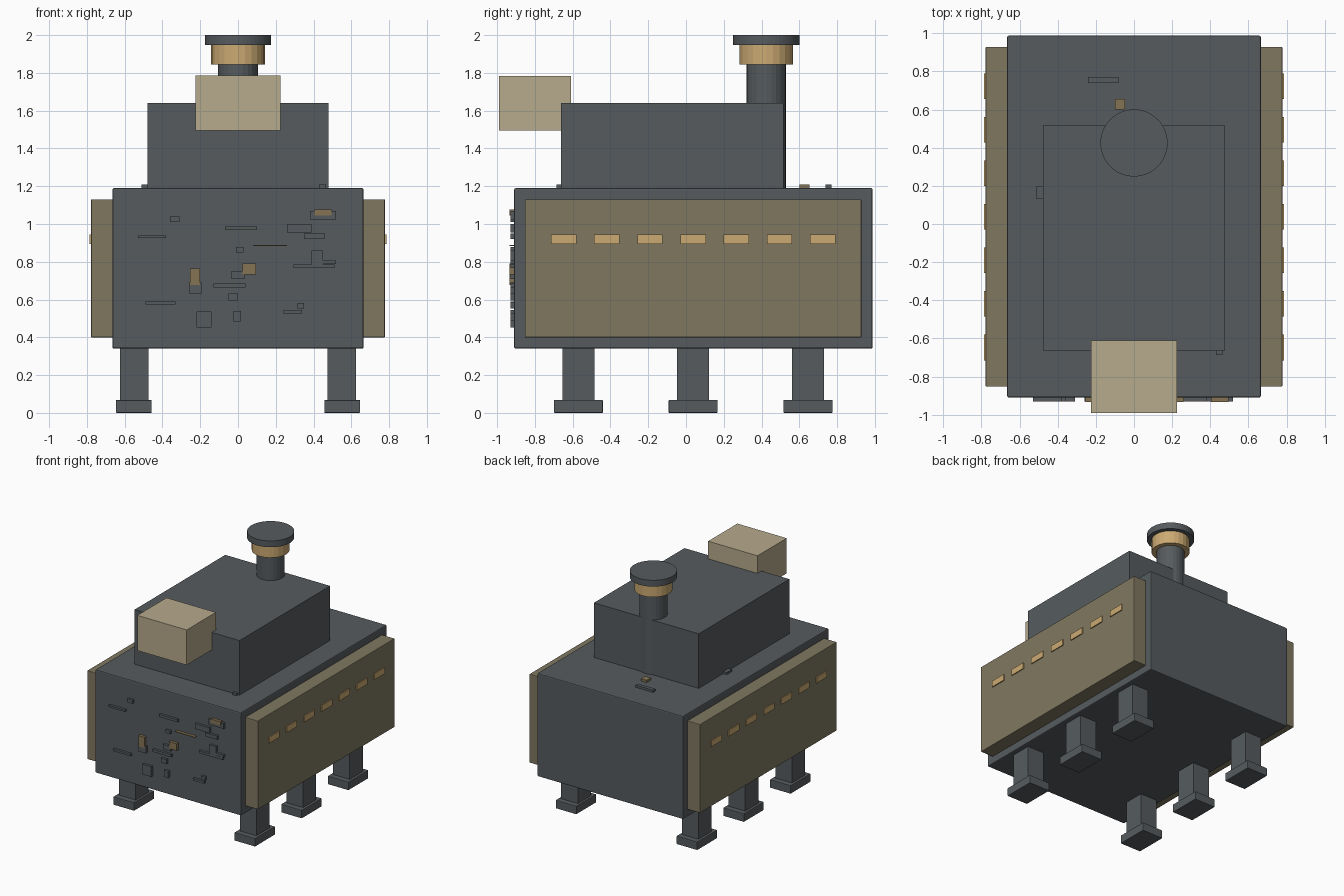
import bpy

old = bpy.data.objects.get("Cube")
if old:
    bpy.data.objects.remove(old, do_unlink=True)


def material(name, rgb):
    mat = bpy.data.materials.new(name)
    mat.use_nodes = True
    colour = (*rgb, 1)
    mat.diffuse_color = colour
    mat.node_tree.nodes["Principled BSDF"].inputs["Base Color"].default_value = colour
    return mat


SLATE = material("slate grey", (.093, .105, .112))
OLIVE = material("olive plate", (.215, .187, .118))
SAND = material("pale sand", (.47, .405, .262))
GOLD = material("warm gold", (.6, .4, .17))
BRONZE = material("dull bronze", (.235, .175, .09))


def box(name, xs, ys, zs, mat, bevel=0):
    """Axis-aligned box given by its extent on each axis."""
    spans = (xs, ys, zs)
    bpy.ops.mesh.primitive_cube_add(size=1, location=[sum(s) / 2 for s in spans])
    obj = bpy.context.object
    obj.name = name
    obj.scale = [s[1] - s[0] for s in spans]
    bpy.ops.object.transform_apply(location=False, rotation=False, scale=True)
    obj.data.materials.append(mat)
    if bevel:
        mod = obj.modifiers.new("Edge bevel", 'BEVEL')
        mod.width = bevel
        mod.segments = 2
    return obj


def around(centre, half):
    return centre - half, centre + half


def cylinder(name, radius, bottom, top, mat, sides):
    bpy.ops.mesh.primitive_cylinder_add(
        vertices=sides, radius=radius, depth=top - bottom,
        location=(0, CHIMNEY_Y, (top + bottom) / 2))
    obj = bpy.context.object
    obj.name = name
    obj.data.materials.append(mat)


MID_Y = .038
CHIMNEY_Y = .425
FRONT_Y = -.91
TOP_Z = 1.19

# Hull, upper deck and forward cabin
box("hull", around(0, .665), (FRONT_Y, .988), (.34, TOP_Z), SLATE, bevel=.008)
box("upper_deck", around(0, .478), (-.663, .517), (TOP_Z - .02, 1.64), SLATE)
box("forward_cabin", around(0, .225), (-.99, -.61), (1.495, 1.785), SAND)

# Chimney
cylinder("chimney_stem", .105, TOP_Z - .02, 1.86, SLATE, 24)
cylinder("chimney_collar", .142, 1.845, 1.952, GOLD, 24)
cylinder("chimney_cap", .176, 1.948, 2, SLATE, 48)

# Side armour, window slots and legs, repeated on both sides
for side, label in ((-1, "right"), (1, "left")):
    def outward(a, b):
        return sorted((side * a, side * b))

    box(f"side_plate_{label}", outward(.655, .778), around(MID_Y, .891),
        (.4, 1.13), OLIVE, bevel=.004)
    for i in range(-3, 4):
        box(f"window_{label}", outward(.77, .786), around(MID_Y + i * .2285, .067),
            (.895, .945), GOLD)
    for i in (-1, 0, 1):
        y = MID_Y + i * .608
        box(f"leg_{label}", outward(.475, .626), around(y, .085), (.06, .36), SLATE)
        box(f"foot_{label}", outward(.457, .646), around(y, .13), (0, .068), SLATE,
            bevel=.004)

# Small raised blocks on the front: left, right, bottom, top
dark_blocks = [
    (-.36, -.31, 1.01, 1.04), (-.53, -.38, .925, .94), (-.07, .1, .967, .988),
    (.26, .39, .956, 1), (.38, .52, 1.025, 1.07), (.35, .46, .92, .95),
    (-.01, .03, .85, .877), (.39, .45, .77, .86), (.295, .51, .766, .786),
    (.39, .52, .787, .808), (-.035, .035, .71, .75), (-.26, -.19, .633, .69),
    (-.13, .04, .663, .684), (-.05, 0, .596, .632), (-.49, -.33, .573, .59),
    (-.22, -.14, .453, .537), (-.025, .015, .485, .54), (.315, .35, .553, .583),
    (.24, .34, .525, .544),
]
bronze_blocks = [
    (.405, .495, 1.046, 1.078), (.08, .26, .884, .89),
    (.025, .095, .733, .79), (-.255, -.2, .676, .765),
]
for blocks, depth, mat in ((dark_blocks, .02, SLATE), (bronze_blocks, .024, BRONZE)):
    for left, right, low, high in blocks:
        box("front_detail", (left, right), (FRONT_Y - depth, FRONT_Y + .01),
            (low, high), mat)

# Small raised blocks on the roof: left, right, front, back
for left, right, front, back, mat in (
        (-.24, -.08, .74, .77, SLATE), (-.1, -.047, .6, .655, BRONZE),
        (-.51, -.47, .13, .2, SLATE), (.43, .465, -.686, -.65, SLATE)):
    box("roof_detail", (left, right), (front, back), (TOP_Z - .01, TOP_Z + .018), mat)
